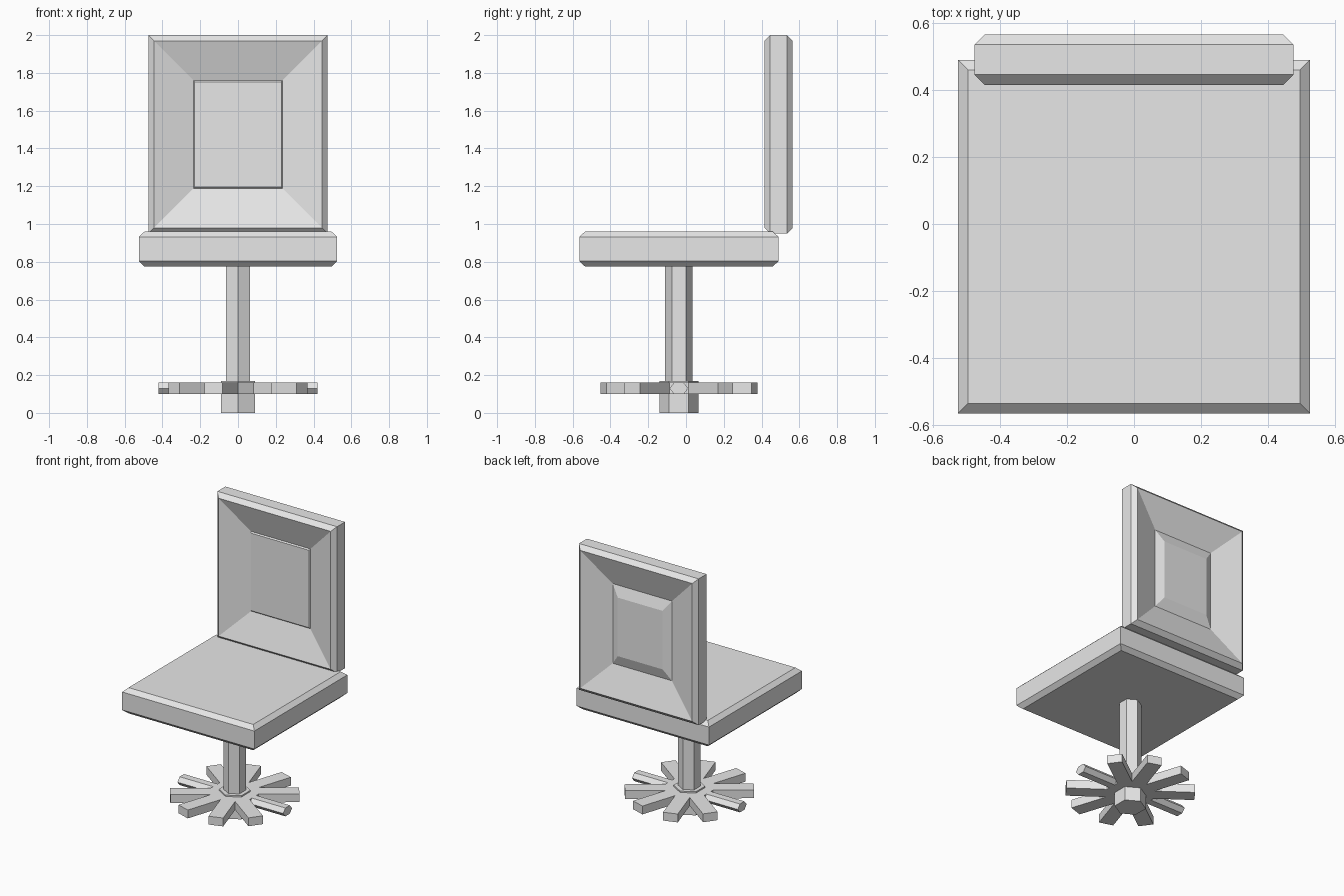
import bpy, bmesh, math
from mathutils import Matrix

if "Cube" in bpy.data.objects:
    bpy.data.objects.remove(bpy.data.objects["Cube"])

AXIS_Y = -0.0375          # seat, column and base share this centre line

grey = bpy.data.materials.new("light_grey")
grey.diffuse_color = (0.8, 0.8, 0.8, 1)
grey.use_nodes = True
grey.node_tree.nodes["Principled BSDF"].inputs["Base Color"].default_value = grey.diffuse_color


def add_loft(bm, rings, mat=Matrix()):
    """Skin a list of equal-length point loops and cap both ends."""
    loops = [[bm.verts.new(mat @ Matrix.Translation(p).to_translation()) for p in r] for r in rings]
    n = len(loops[0])
    for a, b in zip(loops, loops[1:]):
        for i in range(n):
            j = (i + 1) % n
            bm.faces.new((a[i], a[j], b[j], b[i]))
    bm.faces.new(loops[0])
    bm.faces.new(loops[-1])


def finish(name, bm, location):
    bmesh.ops.recalc_face_normals(bm, faces=bm.faces)
    mesh = bpy.data.meshes.new(name)
    bm.to_mesh(mesh)
    bm.free()
    mesh.materials.append(grey)
    obj = bpy.data.objects.new(name, mesh)
    obj.location = location
    bpy.context.collection.objects.link(obj)


def rect(a, b):
    return [(-a, -b), (a, -b), (a, b), (-a, b)]


def hexagon(r):
    return [(r * math.sin(i * math.pi / 3), r * math.cos(i * math.pi / 3)) for i in range(6)]


def upright(name, profile):
    """Stack (outline, z) pairs upward."""
    bm = bmesh.new()
    add_loft(bm, [[(x, y, z) for x, y in outline] for outline, z in profile])
    finish(name, bm, (0, AXIS_Y, 0))


# Seat cushion with chamfered top and bottom rims
upright("seat", [(rect(0.495, 0.497), 0.775), (rect(0.525, 0.527), 0.803),
                 (rect(0.525, 0.527), 0.932), (rect(0.495, 0.497), 0.96)])

# Hexagonal column and hub
upright("column", [(hexagon(0.0725), 0.165), (hexagon(0.0725), 0.78)])
upright("hub", [(hexagon(0.103), 0.0), (hexagon(0.103), 0.17)])

# Backrest: chamfered frame, dished on both sides, with raised panels
back = [(0.229, 0.278, 0.477), (0.235, 0.286, 0.485), (0.445, 0.495, 0.415),
        (0.475, 0.525, 0.445), (0.475, 0.525, 0.535), (0.445, 0.495, 0.565),
        (0.235, 0.286, 0.495), (0.178, 0.21, 0.52)]
bm = bmesh.new()
add_loft(bm, [[(x, y, z) for x, z in rect(hx, hz)] for hx, hz, y in back])
finish("backrest", bm, (0, 0, 1.475))

# Star base: ten spokes meeting in wedges; the two sideways ones are hexagonal bars
W, R, LOW, HIGH = 0.05, 0.42, 0.10, 0.16
ROOT = W / math.tan(math.pi / 10)
MID = (LOW + HIGH) / 2
bar = [(-W, MID), (-W / 2, LOW), (W / 2, LOW), (W, MID), (W / 2, HIGH), (-W / 2, HIGH)]
bm = bmesh.new()
for k in range(10):
    turn = Matrix.Rotation(k * math.pi / 5, 4, 'Z')
    plan = [(0, 0), (ROOT, -W), (ROOT, W)]
    if k % 5:
        plan[2:2] = [(R, -W), (R, W)]
    else:
        add_loft(bm, [[(x, y, z) for y, z in bar] for x in (ROOT, R)], turn)
    add_loft(bm, [[(x, y, z) for x, y in plan] for z in (LOW, HIGH)], turn)
finish("star_base", bm, (0, AXIS_Y, 0))
